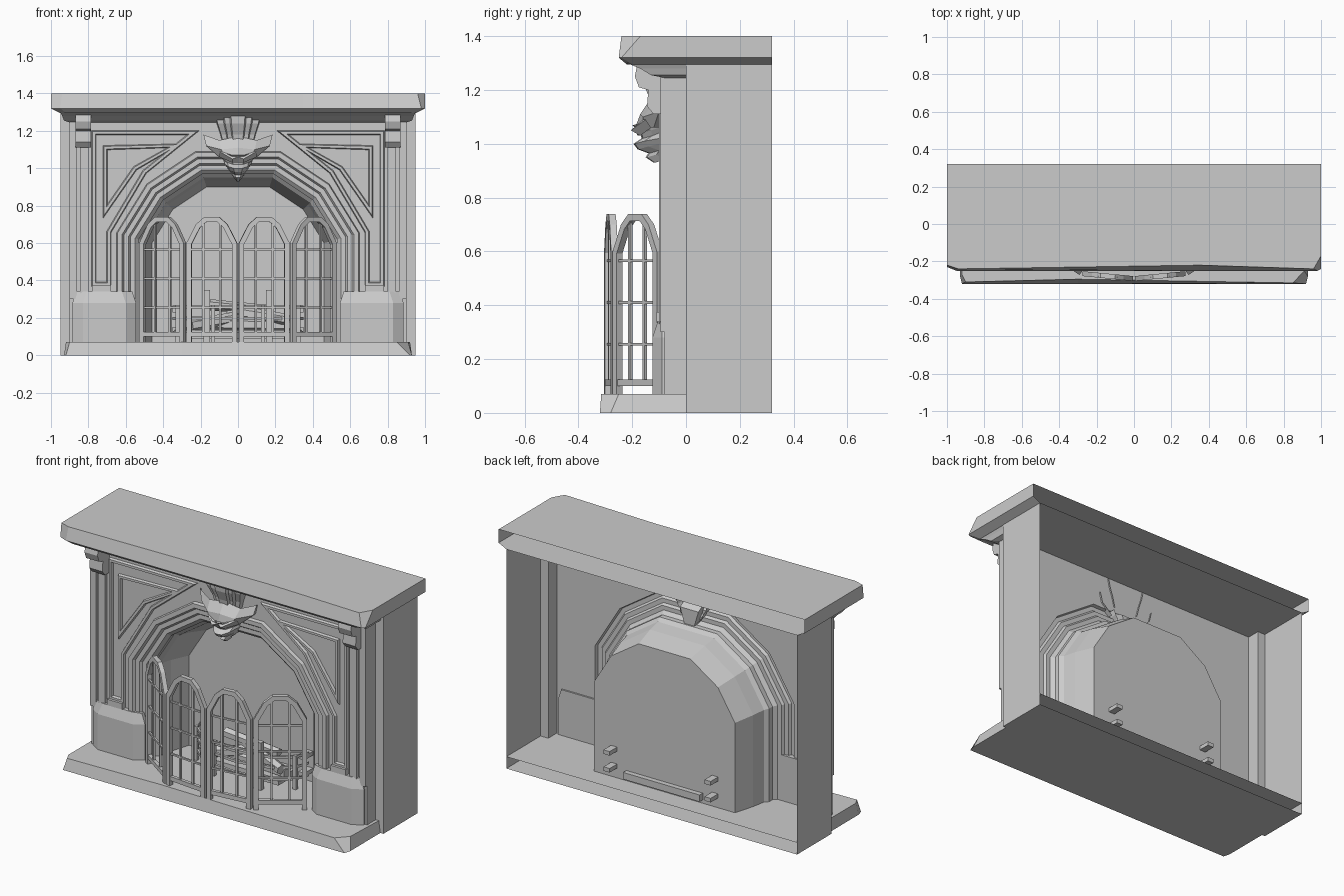
import bpy, bmesh, math
from mathutils import Vector, Matrix

cube = bpy.data.objects.get("Cube")
if cube:
    bpy.data.objects.remove(cube)

stone = bpy.data.materials.new("grey stone")
stone.use_nodes = True
GREY = (0.6, 0.6, 0.6, 1)
stone.diffuse_color = GREY
stone.node_tree.nodes["Principled BSDF"].inputs["Base Color"].default_value = GREY


def finish(name, bm, mirror=False, matrix=None):
    if matrix:
        bm.transform(matrix)
    bmesh.ops.recalc_face_normals(bm, faces=bm.faces)
    mesh = bpy.data.meshes.new(name)
    bm.to_mesh(mesh)
    bm.free()
    mesh.materials.append(stone)
    obj = bpy.data.objects.new(name, mesh)
    bpy.context.collection.objects.link(obj)
    if mirror:
        obj.modifiers.new("mirror", "MIRROR")
    return obj


def loft(name, rings, ring_closed=True, path_closed=False, caps=(True, True), **kw):
    """Skin a row of equal point rings."""
    bm = bmesh.new()
    vs = [[bm.verts.new(p) for p in r] for r in rings]
    n, m = len(vs), len(vs[0])
    for i in range(n if path_closed else n - 1):
        a, b = vs[i], vs[(i + 1) % n]
        for j in range(m if ring_closed else m - 1):
            k = (j + 1) % m
            bm.faces.new((a[j], a[k], b[k], b[j]))
    if not path_closed:
        for ring, cap in ((vs[0], caps[0]), (vs[-1], caps[1])):
            if cap:
                bm.faces.new(ring)
    return finish(name, bm, **kw)


def offset(path, d, closed=False):
    """Mitred offset of an x-z path to its left."""
    pts = [Vector(p) for p in path]
    out = []
    for i, p in enumerate(pts):
        a = pts[i - 1] if closed or i else None
        b = pts[(i + 1) % len(pts)] if closed or i < len(pts) - 1 else None
        dirs = [v.normalized() for v in ((p - a) if a else None, (b - p) if b else None) if v]
        ns = [Vector((-v.y, v.x)) for v in dirs]
        n = sum(ns, Vector((0, 0))).normalized()
        out.append(p + n * (d / max(0.3, n.dot(ns[0]))))
    return out


def sweep(name, path, profile, closed=False, tube=False, **kw):
    """Run an (offset, depth) profile along an x-z path."""
    lines = [[(q.x, y, q.y) for q in offset(path, d, closed)] for d, y in profile]
    return loft(name, list(zip(*lines)), tube, closed, (tube, tube), **kw)


def box(name, x, y, z, **kw):
    rings = [[(x[0], y[0], h), (x[1], y[0], h), (x[1], y[1], h), (x[0], y[1], h)] for h in z]
    return loft(name, rings, **kw)


def level(points, z):
    return [(x, y, z) for x, y in points]


def both(half):
    """Complete a right-hand path with its left-hand half."""
    return [(-x, z) for x, z in half] + [(x, z) for x, z in reversed(half)]


# Mantel shelf with chipped corners, hollow and open at the rear
loft("mantel_shelf", [
    level([(-1, .32), (-1, -.22), (-.94, -.24), (.35, -.22), (.96, -.24), (1, -.17), (1, .32)], 1.4),
    level([(-1, .32), (-1, -.23), (-.95, -.25), (.35, -.25), (.98, -.25), (1, -.24), (1, .32)], 1.32),
    level([(-.95, .32), (-.95, -.2), (-.92, -.22), (.35, -.22), (.92, -.22), (.95, -.2), (.95, .32)], 1.295),
]).data
shelf = bpy.data.objects["mantel_shelf"].data
bm = bmesh.new()
bm.from_mesh(shelf)
bmesh.ops.delete(bm, geom=[f for f in bm.faces if f.normal.y > .9], context="FACES_ONLY")
bm.to_mesh(shelf)
bm.free()

# Cornice under the shelf
loft("cornice", [[(-w, 0, z), (-w, y, z), (w, y, z), (w, 0, z)] for w, y, z in
                 ((.9, -.08, 1.245), (.93, -.13, 1.255), (.94, -.17, 1.28), (.95, -.22, 1.3))],
     ring_closed=False, caps=(False, False))

# Hearth slab with worn front edge, and the floor sheets behind it
loft("hearth", [
    level([(-.93, 0), (-.93, -.28), (-.92, -.32), (-.3, -.32), (.92, -.32), (.93, -.28), (.93, 0)], 0),
    level([(-.92, 0), (-.92, -.27), (-.9, -.31), (-.3, -.295), (.85, -.315), (.91, -.25), (.92, 0)], .07)],
    ring_closed=False)
for name, z in (("floor_top", .07), ("floor_bottom", 0)):
    loft(name, [[(-.95, 0, z), (.95, 0, z)], [(-.95, .32, z), (.95, .32, z)]],
         ring_closed=False, caps=(False, False))

# Side walls stepping in to the front wall
loft("side_wall", [level([(.95, .32), (.95, 0), (.9, 0), (.9, -.08)], z) for z in (0, 1.295)],
     ring_closed=False, caps=(False, False), mirror=True)

# Arched opening: front wall, stepped surround, splayed firebox
arch = both([(.53, .07), (.53, .62), (.4, .83), (.19, .97)])
rim = offset(arch, .12)
bm = bmesh.new()
top = [(-.9, .07)] + [tuple(p) for p in rim] + [(.9, .07)]
for (x0, z0), (x1, z1) in zip(top, top[1:]):
    if abs(x1 - x0) > .001:
        low = (z0, z1)
        bm.faces.new([bm.verts.new(p) for p in
                      ((x0, -.08, low[0]), (x1, -.08, low[1]), (x1, -.08, 1.295), (x0, -.08, 1.295))])
finish("front_wall", bm)
sweep("arch_surround", arch, [(.12, -.08), (.115, -.1), (.09, -.1), (.08, -.085), (.055, -.085),
                              (.045, -.07), (.02, -.07), (0, -.05), (0, -.02)])
sweep("firebox_wall", arch, [(0, -.02), (-.02, .0), (-.035, .08), (-.07, .2)])
back = bmesh.new()
back.faces.new([back.verts.new((p.x, .2, p.y)) for p in offset(arch, -.07)])
finish("firebox_back", back)

# Raised panel mouldings
RIDGE = [(.012, -.08), (.007, -.095), (-.007, -.095), (-.012, -.08)]
panel = [(.77, .38), (.77, 1.19), (.24, 1.19), (.5, .98), (.69, .66), (.69, .38)]
sweep("panel_moulding", panel, RIDGE, closed=True, mirror=True)
sweep("spandrel_moulding", [(.71, .77), (.71, 1.11), (.34, 1.12), (.55, 1.0)], RIDGE,
      closed=True, mirror=True)

# Pilasters, brackets and plinths
box("pilaster", (.8, .845), (-.1, -.08), (.3, 1.25), mirror=True)
box("pilaster_edge", (.86, .9), (-.095, -.08), (.3, 1.25), mirror=True)
scroll = [(-.08, 1.3), (-.18, 1.3), (-.19, 1.25), (-.175, 1.21), (-.14, 1.2),
          (-.145, 1.14), (-.12, 1.11), (-.08, 1.11)]
loft("bracket", [[(x, y, z) for y, z in scroll] for x in (.785, .87)], mirror=True)


def plinth_ring(g, z):
    return level([(.545 + g, -.07), (.545 + g, -.09), (.6 + g, -.125 + g), (.83 - g, -.125 + g),
                  (.885 - g, -.09), (.885 - g, -.07)], z)


loft("plinth", [plinth_ring(0, .07), plinth_ring(0, .28), plinth_ring(.02, .34)], mirror=True)
box("panel_foot", (.68, .78), (-.11, -.08), (.34, .375), mirror=True)

# Keystone: fluted fan, hood and carved beast head
fan = []
for z, w, y in ((1.29, .125, -.17), (1.24, .115, -.165), (1.18, .095, -.14), (1.12, .08, -.13)):
    fan.append([(w * f, y + d, z) for f, d in
                ((0, 0), (.3, 0), (.36, .015), (.6, .01), (.66, .03), (.95, .03))] + [(w, -.07, z)])
loft("keystone_fan", fan, ring_closed=False, caps=(False, False), mirror=True)
loft("keystone_hood", [
    [(0, -.13, 1.17), (.1, -.12, 1.15), (.185, -.09, 1.18), (.185, -.07, 1.18)],
    [(0, -.17, 1.11), (.09, -.16, 1.1), (.17, -.1, 1.12), (.17, -.07, 1.12)],
    [(0, -.185, 1.07), (.07, -.16, 1.06), (.1, -.12, 1.06), (.1, -.07, 1.06)]],
    ring_closed=False, caps=(False, False), mirror=True)
head = [(1.07, .1, -.2), (1.04, .09, -.17), (1.02, .075, -.165), (1.0, .07, -.195),
        (.98, .055, -.18), (.965, .045, -.14), (.95, .035, -.15), (.93, .02, -.12)]
loft("beast_head", [[(0, y, z), (w * .35, y + .005, z), (w * .75, y + .04, z + .01), (w, -.1, z + .02),
                     (w, -.05, z + .02)] for z, w, y in head],
     ring_closed=False, caps=(False, False), mirror=True)
loft("brow", [[(0, -.19, 1.06), (.03, -.205, 1.05), (.03, -.17, 1.03), (0, -.18, 1.03)],
              [(.09, -.16, 1.09), (.1, -.15, 1.09), (.1, -.13, 1.06), (.09, -.14, 1.06)]], mirror=True)
loft("keystone_rear", [[(-.06, y, z), (.06, y, z), (.03, y, .96), (-.03, y, .96)]
                       for y, z in ((-.1, 1.1), (-.03, 1.06))])


# Folding fire screen
def screen_leaf(side, a, b):
    a, b = Vector((*a, .07)), Vector((*b, .07))
    u = (b - a).normalized()
    m = Matrix.Translation(a) @ Matrix.Rotation(math.atan2(u.y, u.x), 4, "Z")
    w = (b - a).length
    out = [(.005, 0), (.005, .53), (w * .2, .63), (w * .36, .67), (w * .64, .67), (w * .8, .63),
           (w - .005, .53), (w - .005, 0)]
    sweep(side + "_screen_frame", out, [(0, -.013), (0, .013), (-.027, .013), (-.027, -.013)],
          tube=True, matrix=m)
    box(side + "_screen_rail", (.02, w - .02), (-.01, .01), (.03, .055), matrix=m)
    for f in (.34, .66):
        box(side + "_screen_bar", (w * f - .006, w * f + .006), (-.006, .006), (.05, .66), matrix=m)
    for z in (.18, .335, .49):
        box(side + "_screen_crossbar", (.02, w - .02), (-.005, .005), (z, z + .01), matrix=m)


folds = [(-.525, -.095), (-.28, -.265), (0, -.292), (.28, -.265), (.525, -.095)]
for side, a, b in zip(("outer_right", "inner_right", "inner_left", "outer_left"), folds, folds[1:]):
    screen_leaf(side, a, b)


# Fire grate and logs
def rod(name, a, b, r, sides=6):
    a, b = Vector(a), Vector(b)
    m = Matrix.Translation((a + b) / 2) @ (b - a).to_track_quat("Z", "Y").to_matrix().to_4x4()
    bm = bmesh.new()
    bmesh.ops.create_cone(bm, cap_ends=True, segments=sides, radius1=r, radius2=r * .85,
                          depth=(b - a).length)
    finish(name, bm, matrix=m)


bow = [(.35 * math.sin(t), .15 - .2 * math.cos(t)) for t in [math.pi * (i / 8 - .5) for i in range(9)]]
for z in (.12, .19, .25):
    loft("grate_bow", [[(x, y, z), (x, y + .015, z), (x, y + .015, z + .015), (x, y, z + .015)]
                       for x, y in bow])
for x, y in bow[1:-1:2]:
    box("grate_upright", (x - .01, x + .01), (y - .01, y + .01), (.07, .27))
box("firedog", (.15, .185), (-.05, -.02), (.07, .35), mirror=True)
for z in (.14, .24):
    box("grate_pin", (.31, .35), (.12, .27), (z - .012, z + .012), mirror=True)
box("grate_base", (-.25, .25), (.02, .23), (.09, .13))
for a, b, r in (((-.3, .1, .17), (.28, .06, .16), .04), ((-.25, .02, .16), (.1, .12, .22), .035),
                ((-.05, .12, .24), (.27, .02, .19), .035), ((-.15, .1, .27), (.2, .1, .24), .03)):
    rod("log", a, b, r)
